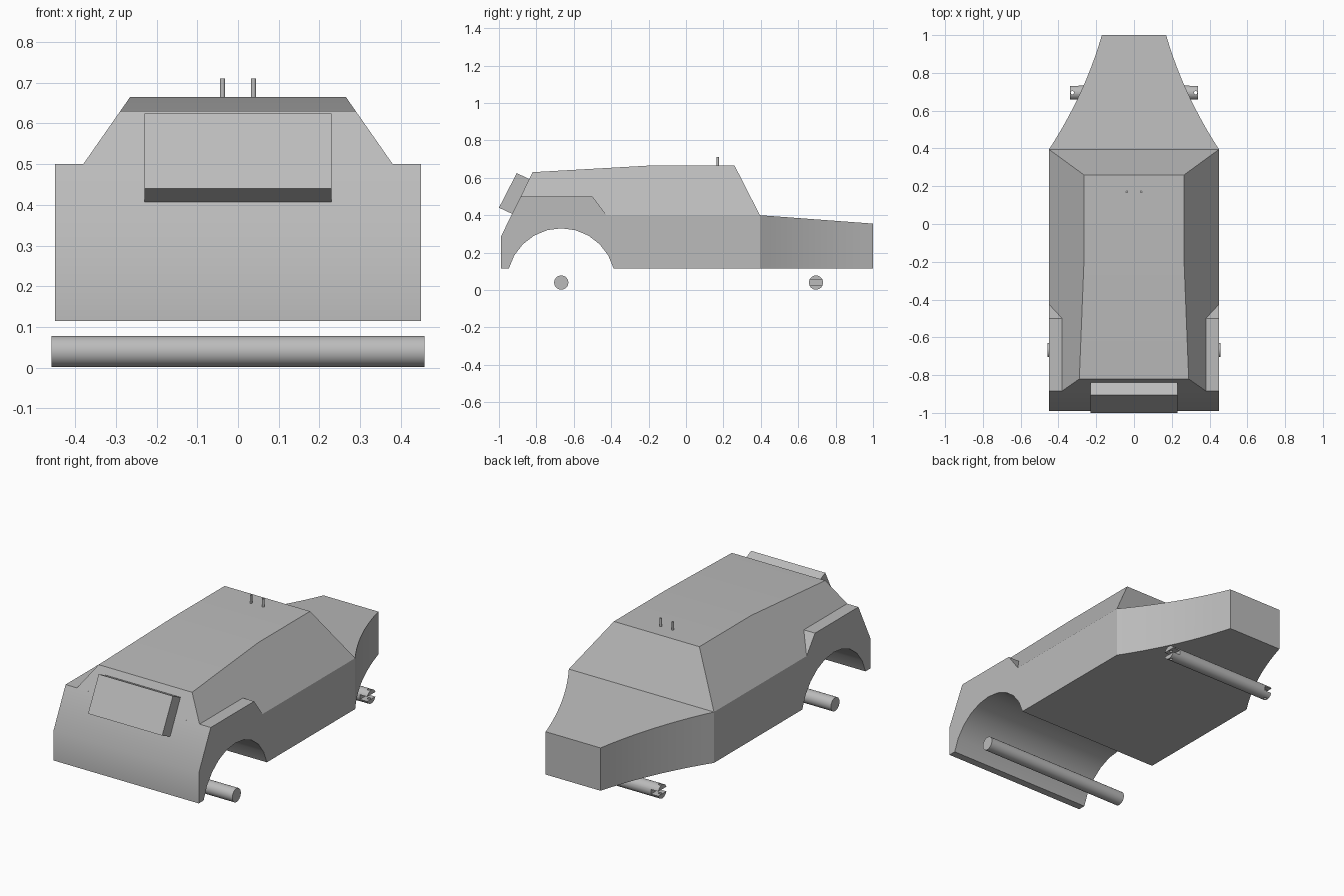
import bpy, bmesh, math
from mathutils import Matrix, Vector

if "Cube" in bpy.data.objects:
    bpy.data.objects.remove(bpy.data.objects["Cube"])

grey = bpy.data.materials.new("plain grey")
grey.use_nodes = True
grey.diffuse_color = (0.5, 0.5, 0.5, 1)
grey.node_tree.nodes["Principled BSDF"].inputs["Base Color"].default_value = (0.5, 0.5, 0.5, 1)


def finish(name, bm):
    bmesh.ops.recalc_face_normals(bm, faces=bm.faces[:])
    mesh = bpy.data.meshes.new(name)
    bm.to_mesh(mesh)
    bm.free()
    mesh.materials.append(grey)
    obj = bpy.data.objects.new(name, mesh)
    bpy.context.collection.objects.link(obj)
    return obj


def loft(name, end_a, end_b):
    """Closed solid between two matching outlines."""
    bm = bmesh.new()
    a = [bm.verts.new(p) for p in end_a]
    b = [bm.verts.new(p) for p in end_b]
    bm.faces.new(a)
    bm.faces.new(b)
    for i in range(len(a)):
        j = (i + 1) % len(a)
        bm.faces.new((a[i], a[j], b[j], b[i]))
    return finish(name, bm)


def side_prism(name, profile, half_width):
    """Side outline (y, z) spread to both sides; half_width depends on z."""
    return loft(name, [(-half_width(z), y, z) for y, z in profile],
                [(half_width(z), y, z) for y, z in profile])


def cylinder(name, radius, length, centre, axis, sides):
    bm = bmesh.new()
    turn = Vector((0, 0, 1)).rotation_difference(Vector(axis)).to_matrix().to_4x4()
    bmesh.ops.create_cone(bm, cap_ends=True, segments=sides, radius1=radius, radius2=radius,
                          depth=length, matrix=Matrix.Translation(centre) @ turn)
    return finish(name, bm)


def combine(obj, other, operation):
    """Apply a boolean and drop the second solid."""
    mod = obj.modifiers.new("cut", "BOOLEAN")
    mod.object, mod.operation, mod.solver = other, operation, "EXACT"
    bpy.context.view_layer.objects.active = obj
    bpy.ops.object.modifier_apply(modifier=mod.name)
    bpy.data.objects.remove(other)


def smooth(obj, degrees=29):
    bpy.ops.object.select_all(action="DESELECT")
    obj.select_set(True)
    bpy.context.view_layer.objects.active = obj
    bpy.ops.object.shade_smooth_by_angle(angle=math.radians(degrees))


# Lower hull with raised fenders and wheel arch
AXLE_Y, AXLE_Z, FLOOR, WIDE = -0.667, 0.04, 0.115, 0.45
arch = [(AXLE_Y + 0.29 * math.cos(math.radians(a)), AXLE_Z + 0.29 * math.sin(math.radians(a)))
        for a in range(15, 166, 15)]
hull = [(-0.99, FLOOR), (-0.99, 0.285), (-0.884, 0.5), (-0.5, 0.5), (-0.425, 0.4),
        (0.395, 0.4), (1, 0.355), (1, FLOOR)] + arch
body = side_prism("body", hull, lambda z: 0.6)

# Plan outline with the concave tapered nose
start, bend, tip = Vector((WIDE, 0.395)), Vector((0.262, 0.683)), Vector((0.17, 1))
nose = []
for i in range(11):
    t = i / 10
    nose.append((1 - t) ** 2 * start + 2 * t * (1 - t) * bend + t * t * tip)
right = [(WIDE, -1.2)] + [tuple(p) for p in nose] + [(0.17, 1.2)]
plan = right + [(-x, y) for x, y in reversed(right)]
outline = loft("plan_cutter", [(x, y, 0) for x, y in plan], [(x, y, 1) for x, y in plan])
combine(body, outline, "INTERSECT")

# Cabin with sides leaning inward
cabin_profile = [(-0.933, 0.4), (-0.82, 0.63), (-0.2, 0.665), (0.26, 0.665), (0.395, 0.4)]
cabin = side_prism("cabin", cabin_profile, lambda z: WIDE - (z - 0.4) * 0.698)
combine(body, cabin, "UNION")
smooth(body)

# Box on the sloping end panel
side_prism("end_panel_box", [(-1, 0.44), (-0.905, 0.625), (-0.825, 0.587), (-0.92, 0.403)],
           lambda z: 0.23)

# Roof pins
for side, x in (("left", 0.038), ("right", -0.038)):
    smooth(cylinder(side + "_roof_pin", 0.0065, 0.06, (x, 0.17, 0.68), (0, 0, 1), 16))

# Plain axle under the arch
smooth(cylinder("arch_axle", 0.038, 0.916, (0, AXLE_Y, AXLE_Z), (1, 0, 0), 32))

# Nose axle with slotted, drilled ends
nose_axle = cylinder("nose_axle", 0.038, 0.68, (0, 0.695, AXLE_Z), (1, 0, 0), 32)
for s in (1, -1):
    bm = bmesh.new()
    bmesh.ops.create_cube(bm, size=1, matrix=Matrix.Translation((s * 0.34, 0.695, AXLE_Z))
                          @ Matrix.Diagonal((0.09, 0.2, 0.026, 1)))
    combine(nose_axle, finish("slot_cutter", bm), "DIFFERENCE")
    hole = cylinder("hole_cutter", 0.009, 0.2, (s * 0.326, 0.695, AXLE_Z), (0, 0, 1), 16)
    combine(nose_axle, hole, "DIFFERENCE")
smooth(nose_axle)
